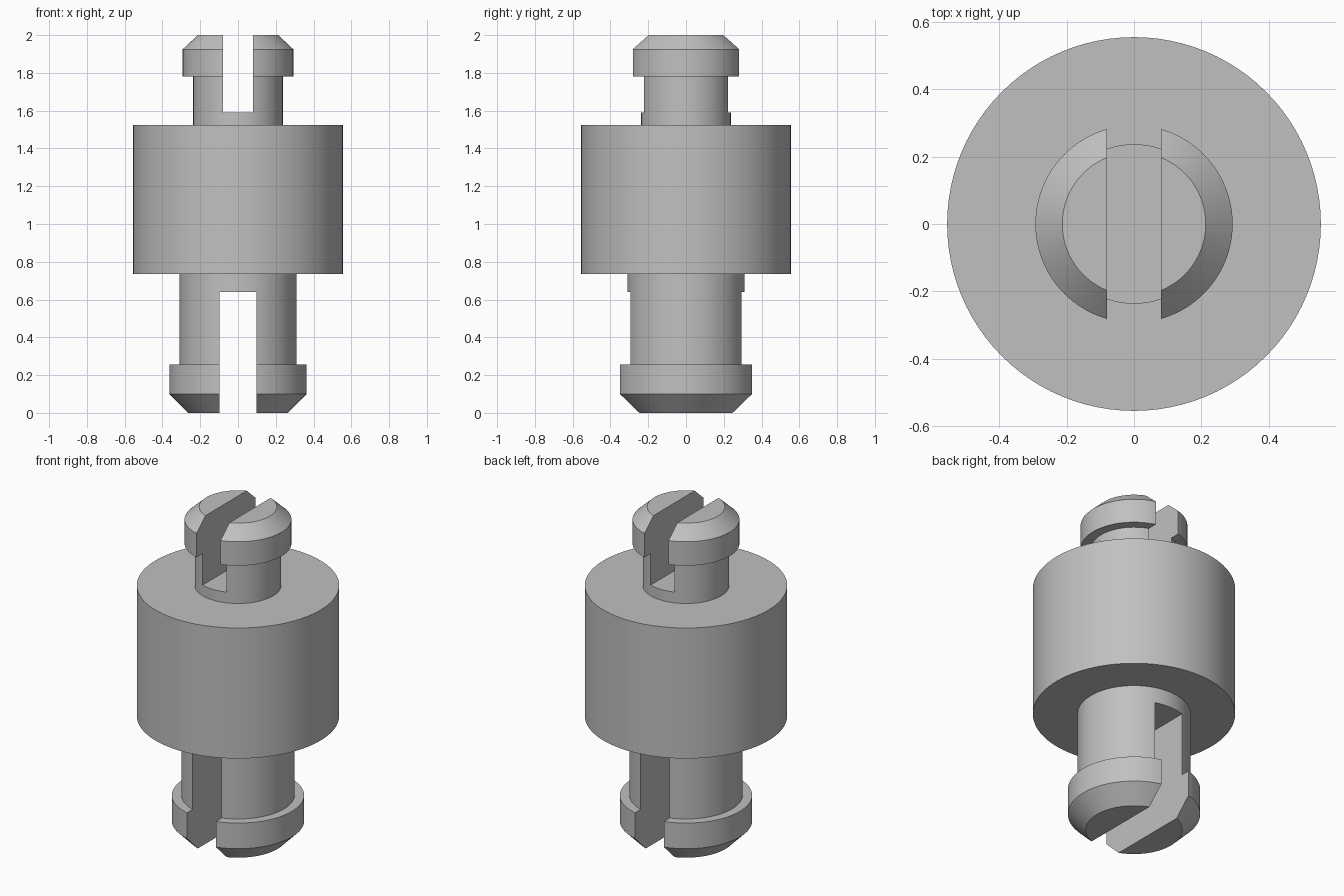
import bpy, bmesh, math

SEGMENTS = 96

cube = bpy.data.objects.get("Cube")
if cube:
    bpy.data.objects.remove(cube, do_unlink=True)

grey = bpy.data.materials.new("plain grey")
grey.use_nodes = True
colour = (0.53, 0.53, 0.53, 1)
grey.diffuse_color = colour
grey.node_tree.nodes["Principled BSDF"].inputs["Base Color"].default_value = colour


def add_object(name, bm):
    bmesh.ops.recalc_face_normals(bm, faces=bm.faces[:])
    mesh = bpy.data.meshes.new(name)
    bm.to_mesh(mesh)
    bm.free()
    mesh.materials.append(grey)
    obj = bpy.data.objects.new(name, mesh)
    bpy.context.collection.objects.link(obj)
    return obj


def lathe(name, profile):
    """Closed solid of revolution from (radius, height) points."""
    bm = bmesh.new()
    rings = []
    for r, z in profile:
        angles = [2 * math.pi * i / SEGMENTS for i in range(SEGMENTS)]
        rings.append([bm.verts.new((r * math.cos(a), r * math.sin(a), z)) for a in angles])
    for low, high in zip(rings, rings[1:]):
        for i in range(SEGMENTS):
            j = (i + 1) % SEGMENTS
            bm.faces.new((low[i], low[j], high[j], high[i]))
    bm.faces.new(rings[0])
    bm.faces.new(rings[-1])
    return add_object(name, bm)


def cut_slot(target, half_width, z0, z1):
    """Cut a front-to-back slot through the target."""
    bm = bmesh.new()
    bmesh.ops.create_cube(bm, size=1)
    for v in bm.verts:
        v.co = (v.co.x * 2 * half_width, v.co.y * 2, z0 if v.co.z < 0 else z1)
    cutter = add_object("slot_cutter", bm)
    cutter.hide_render = True
    mod = target.modifiers.new("slot", 'BOOLEAN')
    mod.operation = 'DIFFERENCE'
    mod.solver = 'EXACT'
    mod.object = cutter
    bpy.context.view_layer.objects.active = target
    bpy.ops.object.modifier_apply(modifier=mod.name)
    bpy.data.objects.remove(cutter, do_unlink=True)


# Spacer body with a snap-in plug at each end
standoff = lathe("snap_in_spacer", [
    (0.265, 0), (0.363, 0.10), (0.363, 0.255), (0.31, 0.255),   # lower plug
    (0.31, 0.735), (0.555, 0.735), (0.555, 1.525),              # body
    (0.237, 1.525), (0.237, 1.78), (0.293, 1.78),               # upper plug
    (0.293, 1.925), (0.213, 2.0),
])

# Slots that split each plug into two prongs
cut_slot(standoff, 0.097, -0.2, 0.64)
cut_slot(standoff, 0.08, 1.59, 2.2)

# Smooth round walls with crisp edges
bpy.ops.object.select_all(action='DESELECT')
standoff.select_set(True)
bpy.context.view_layer.objects.active = standoff
bpy.ops.object.shade_smooth_by_angle(angle=math.radians(25))
